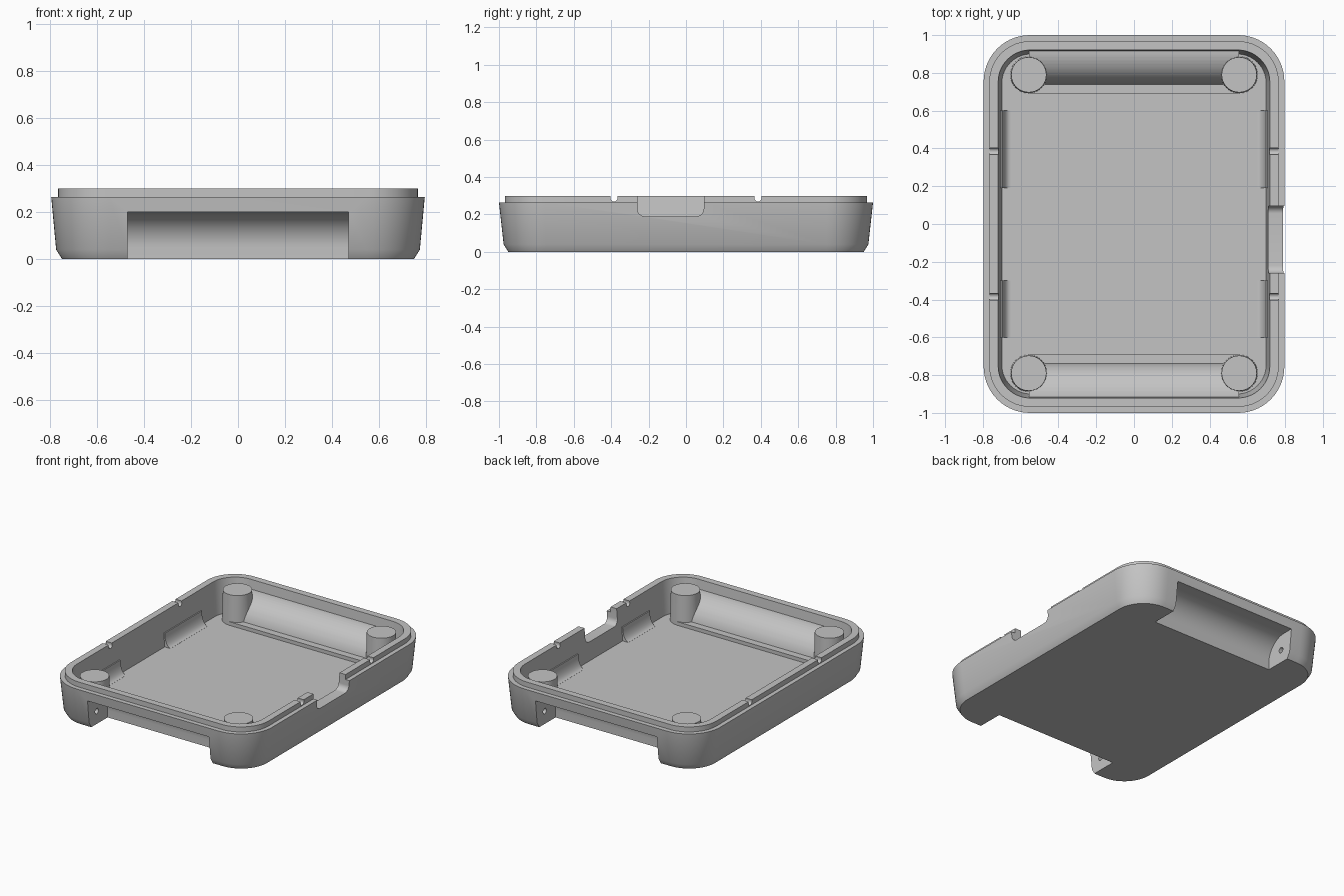
import bpy, bmesh, math

cube = bpy.data.objects.get("Cube")
if cube:
    bpy.data.objects.remove(cube, do_unlink=True)

grey = bpy.data.materials.new("plain_grey")
grey.use_nodes = True
colour = (0.55, 0.55, 0.55, 1)
grey.diffuse_color = colour
grey.node_tree.nodes["Principled BSDF"].inputs["Base Color"].default_value = colour

FLOOR = 0.065


def finish(name, bm):
    bmesh.ops.recalc_face_normals(bm, faces=bm.faces)
    mesh = bpy.data.meshes.new(name)
    bm.to_mesh(mesh)
    bm.free()
    mesh.materials.append(grey)
    ob = bpy.data.objects.new(name, mesh)
    bpy.context.collection.objects.link(ob)
    return ob


def loft(name, rings):
    """Skin a stack of closed rings of 3D points and cap both ends."""
    bm = bmesh.new()
    loops = [[bm.verts.new(p) for p in ring] for ring in rings]
    n = len(loops[0])
    for a, b in zip(loops, loops[1:]):
        for i in range(n):
            j = (i + 1) % n
            bm.faces.new((a[i], a[j], b[j], b[i]))
    bm.faces.new(loops[0])
    bm.faces.new(loops[-1])
    return finish(name, bm)


def rounded(hx, hy, r, z, seg=14):
    """Rounded rectangle ring with half sizes hx, hy at height z."""
    ring = []
    for q, (sx, sy) in enumerate(((1, 1), (-1, 1), (-1, -1), (1, -1))):
        for i in range(seg + 1):
            a = (q + i / seg) * math.pi / 2
            ring.append((sx * (hx - r) + r * math.cos(a), sy * (hy - r) + r * math.sin(a), z))
    return ring


def along_x(name, profile, x0, x1):
    return loft(name, [[(x, y, z) for y, z in profile] for x in (x0, x1)])


def along_y(name, profile, y0, y1):
    return loft(name, [[(x, y, z) for x, z in profile] for y in (y0, y1)])


def arc(cu, cv, ru, a0, a1, seg=16, rv=None):
    """Circular arc, or elliptical when a second radius is given."""
    rv = rv or ru
    steps = [math.radians(a0 + (a1 - a0) * i / seg) for i in range(seg + 1)]
    return [(cu + ru * math.cos(a), cv + rv * math.sin(a)) for a in steps]


def rect(u0, u1, v0, v1):
    return [(u0, v0), (u1, v0), (u1, v1), (u0, v1)]


def flip(profile, s):
    return [(u * s, v) for u, v in profile]


def combine(target, tool, operation):
    bpy.context.view_layer.objects.active = target
    mod = target.modifiers.new(operation.lower(), 'BOOLEAN')
    mod.operation = operation
    mod.solver = 'EXACT'
    mod.object = tool
    bpy.ops.object.modifier_apply(modifier=mod.name)
    bpy.data.objects.remove(tool, do_unlink=True)


# Tray body: chamfered foot, tapered wall, stepped lip
tray = loft("tray_shell", [
    rounded(0.75, 0.95, 0.20, 0),
    rounded(0.775, 0.975, 0.225, 0.04),
    rounded(0.796, 1.0, 0.245, 0.265),
    rounded(0.766, 0.968, 0.215, 0.265),
    rounded(0.766, 0.968, 0.215, 0.30)])

# Hollow interior with evenly tapered walls
combine(tray, loft("cavity", [
    rounded(0.70, 0.90, 0.155, FLOOR),
    rounded(0.72, 0.922, 0.17, 0.31)]), 'DIFFERENCE')

# Curved housings, ledges and corner posts at both ends
for s in (-1, 1):
    housing = arc(0.92, 0.05, 0.185, 90, 180) + [(0.735, 0.02), (0.95, 0.02), (0.95, 0.235)]
    combine(tray, along_x("housing", flip(housing, s), -0.555, 0.555), 'UNION')
    combine(tray, along_x("ledge", flip(rect(0.69, 0.76, 0.021, 0.09), s), -0.553, 0.553), 'UNION')
    for t in (-1, 1):
        rings = []
        for r, z in ((0.099, 0.015), (0.093, 0.276)):
            rings.append([(x, y, z) for x, y in arc(0.557 * t, 0.79 * s, r, 0, 360, 40)[:-1]])
        combine(tray, loft("post", rings), 'UNION')

# Tall concave fillets where the side walls meet the floor
for s in (-1, 1):
    cove = arc(0.655, 0.16, 0.045, -90, 0, 10, FLOOR * 1.45)
    cove += [(0.73, 0.16), (0.73, 0.022), (0.655, 0.022)]
    for y0, y1 in ((0.19, 0.6), (-0.6, -0.30)):
        combine(tray, along_y("cove", flip(cove, s), y0, y1), 'UNION')

# Open bays under the housings, with a pin hole at each end
for s in (-1, 1):
    bay = arc(0.92, 0.05, 0.15, 90, 180) + [(0.77, -0.05), (1.1, -0.05), (1.1, 0.2)]
    combine(tray, along_x("bay", flip(bay, s), -0.47, 0.47), 'DIFFERENCE')
    hole = arc(0.89 * s, 0.09, 0.019, 0, 360, 16)[:-1]
    combine(tray, along_x("pin_hole", hole, -0.53, 0.53), 'DIFFERENCE')

# Connector opening in the +x wall with rounded lower corners
opening = arc(-0.22, 0.23, 0.04, 180, 270, 8) + arc(0.055, 0.23, 0.04, 270, 360, 8)
opening += [(0.095, 0.4), (-0.26, 0.4)]
combine(tray, along_x("connector_opening", opening, 0.69, 0.9), 'DIFFERENCE')

# Snap grooves across both side lips
for s in (-1, 1):
    for y in (-0.385, 0.385):
        groove = arc(y, 0.288, 0.019, 180, 360, 12) + [(y + 0.015, 0.32), (y - 0.015, 0.32)]
        combine(tray, along_x("snap_groove", groove, 0.69 * s, 0.85 * s), 'DIFFERENCE')

# Smooth curved areas, keep hard edges
bpy.ops.object.select_all(action='DESELECT')
tray.select_set(True)
bpy.context.view_layer.objects.active = tray
bpy.ops.object.shade_smooth_by_angle(angle=math.radians(30))
